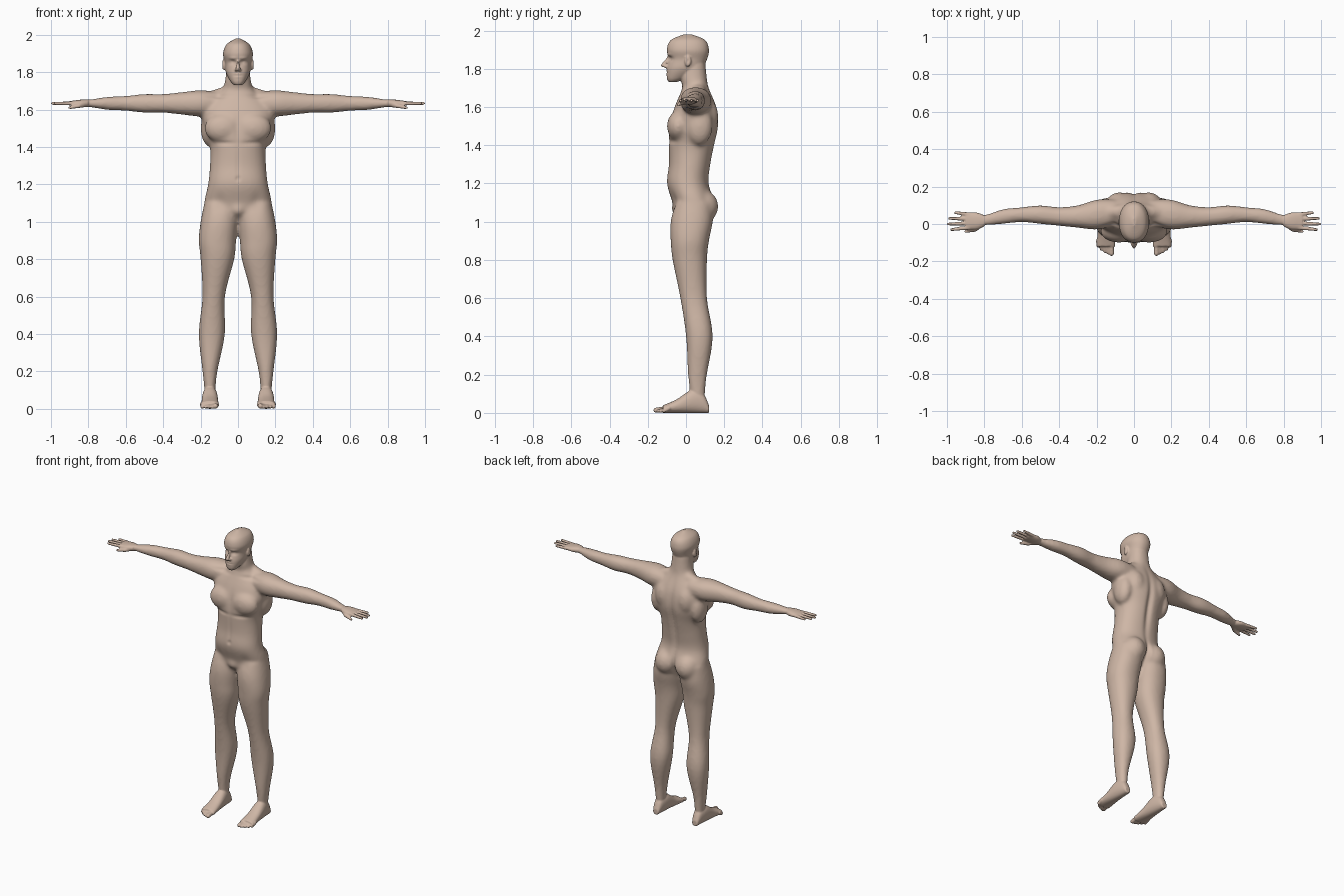
import bpy, bmesh, math
from mathutils import Vector, Matrix

cube = bpy.data.objects.get("Cube")
if cube:
    bpy.data.objects.remove(cube, do_unlink=True)

SIDES = (1, -1)


def spline(rows, steps=5):
    """Smooth curve through rows of numbers."""
    rows = [Vector(row) for row in rows]
    padded = [rows[0], *rows, rows[-1]]
    curve = []
    for before, start, end, after in zip(padded, padded[1:], padded[2:], padded[3:]):
        leave, arrive = (end - before) / 2, (after - start) / 2
        for k in range(steps):
            t = k / steps
            curve.append(start + (end - start) * (t * t * (3 - 2 * t))
                         + leave * (t * (1 - t) ** 2) - arrive * (t * t * (1 - t)))
    return curve + [rows[-1]]


def loft(bm, axis, rows, side=1, power=2.2, count=40):
    """Skin through rows of (position, middle, half width, middle, half depth) along an axis."""
    def rounded(value):
        return math.copysign(abs(value) ** (2 / power), value)

    rings = []
    for along, mid_a, half_a, mid_b, half_b in spline(rows):
        ring = []
        for k in range(count):
            angle = math.tau * k / count
            point = [mid_a + half_a * rounded(math.cos(angle)),
                     mid_b + half_b * rounded(math.sin(angle))]
            point.insert("xyz".index(axis), along)
            point[0] *= side
            ring.append(bm.verts.new(point))
        rings.append(ring)
    for lower, upper in zip(rings, rings[1:]):
        for k in range(count):
            bm.faces.new((lower[k - 1], lower[k], upper[k], upper[k - 1]))
    bm.faces.new(rings[0])
    bm.faces.new(rings[-1])


def blob(bm, centre, radii, side=1):
    """Ellipsoid for a muscle or feature."""
    x, y, z = centre
    matrix = Matrix.Translation((x * side, y, z)) @ Matrix.Diagonal((*radii, 1))
    bmesh.ops.create_icosphere(bm, subdivisions=3, radius=1, matrix=matrix)


def bone(bm, start, end, start_radius, end_radius, side=1):
    """Tapered capsule between two points."""
    start, end = (Vector((p[0] * side, p[1], p[2])) for p in (start, end))
    span = end - start
    matrix = (Matrix.Translation((start + end) / 2)
              @ span.to_track_quat("Z", "Y").to_matrix().to_4x4())
    bmesh.ops.create_cone(bm, cap_ends=True, segments=20, radius1=start_radius,
                          radius2=end_radius, depth=span.length, matrix=matrix)
    blob(bm, start, [start_radius] * 3)
    blob(bm, end, [end_radius] * 3)


def fuse(bm, name, voxel, smoothing):
    """Merge overlapping volumes into one soft skin."""
    bmesh.ops.recalc_face_normals(bm, faces=bm.faces[:])
    mesh = bpy.data.meshes.new(name)
    bm.to_mesh(mesh)
    bm.free()
    obj = bpy.data.objects.new(name, mesh)
    bpy.context.collection.objects.link(obj)
    bpy.context.view_layer.objects.active = obj
    obj.select_set(True)
    remesh = obj.modifiers.new("Fuse", "REMESH")
    remesh.mode, remesh.voxel_size = "VOXEL", voxel
    soften = obj.modifiers.new("Soften", "SMOOTH")
    soften.factor, soften.iterations = 0.5, smoothing
    for modifier in ("Fuse", "Soften"):
        bpy.ops.object.modifier_apply(modifier=modifier)
    return obj


def sculpt(bm, strokes):
    """Push the skin in or out along its normals, alike on both sides."""
    bm.normal_update()
    for centre, size, amount in strokes.values():
        for v in bm.verts:
            place = (abs(v.co.x), v.co.y, v.co.z)
            reach = sum(((p - c) / s) ** 2 for p, c, s in zip(place, centre, size))
            if reach < 6:
                v.co += v.normal * amount * math.exp(-reach)


# Torso and neck: height, half width, middle, half depth
bm = bmesh.new()
torso = [(1, .06, .03, .05), (1.05, .15, .04, .1), (1.1, .18, .04, .11), (1.2, .16, .01, .11),
         (1.3, .15, .02, .11), (1.4, .15, .03, .12), (1.5, .18, .04, .13), (1.6, .19, .05, .11),
         (1.7, .09, .05, .07), (1.75, .07, .04, .07), (1.85, .06, .04, .06)]
loft(bm, "z", [(z, 0, width, y, depth) for z, width, y, depth in torso])

# Arms: reach, middle, half depth, half height
arm = [(.1, .06, .07, .06), (.2, .05, .08, .07), (.3, .04, .06, .06), (.4, .04, .05, .05),
       (.5, .05, .05, .05), (.6, .05, .04, .04), (.7, .04, .04, .035), (.8, .02, .03, .02),
       (.86, .02, .04, .02)]
shoulder_height = 1.633
leg = [(1.1, .09, .09, .04, .1), (1, .1, .1, .03, .11), (.9, .11, .1, .02, .1),
       (.8, .11, .09, .02, .09), (.6, .13, .06, .04, .07), (.4, .14, .07, .07, .07),
       (.2, .15, .04, .06, .05), (.1, .15, .03, .06, .04), (.03, .15, .03, .06, .04)]
for side in SIDES:
    loft(bm, "x", [(x, y, depth, shoulder_height, height) for x, y, depth, height in arm], side)
    loft(bm, "z", leg, side)
    # Chest, flank, shoulder blade, neck and seat muscles
    blob(bm, (.08, -.04, 1.5), (.1, .06, .08), side)
    blob(bm, (.15, .07, 1.5), (.05, .07, .1), side)
    blob(bm, (.08, .1, 1.55), (.07, .07, .1), side)
    bone(bm, (.04, .07, 1.7), (.17, .06, 1.65), .035, .04, side)
    blob(bm, (.08, .08, 1.08), (.08, .09, .09), side)
rough_body = fuse(bm, "rough_body", .01, 12)

# Torso creases and relief
bm = bmesh.new()
bm.from_mesh(rough_body.data)
bpy.data.objects.remove(rough_body, do_unlink=True)
sculpt(bm, {
    "spine groove": ((0, .15, 1.4), (.02, .1, .2), -.016),
    "seat cleft": ((0, .15, 1.06), (.014, .1, .07), -.03),
    "breastbone": ((0, -.1, 1.5), (.02, .05, .07), -.008),
    "chest fold": ((.08, -.1, 1.42), (.06, .05, .01), -.008),
    "belly line": ((0, -.1, 1.3), (.01, .05, .1), -.004),
    "navel": ((0, -.1, 1.23), (.01, .05, .01), -.008),
    "groin fold": ((.1, -.06, 1.1), (.03, .05, .05), -.006),
    "pubic mound": ((0, -.06, 1.06), (.03, .05, .03), .01),
    "collar hollow": ((.1, 0, 1.67), (.06, .04, .01), -.007),
})

# Head: height, half width, middle, half depth
head = [(1.73, .02, -.07, .02), (1.75, .04, -.05, .05), (1.8, .065, -.01, .09),
        (1.85, .07, .01, .1), (1.9, .08, .01, .11), (1.95, .06, .01, .09), (1.98, .01, .01, .02)]
loft(bm, "z", [(z, 0, width, y, depth) for z, width, y, depth in head])
bone(bm, (0, -.09, 1.86), (0, -.12, 1.818), .008, .011)
for lip_height in (1.786, 1.776):
    blob(bm, (0, -.09, lip_height), (.02, .015, .005))
blob(bm, (0, -.08, 1.75), (.02, .02, .016))

foot = [(.12, .02, .02), (.09, .03, .05), (.03, .04, .06), (-.05, .045, .035), (-.12, .05, .02)]
for side in SIDES:
    # Ears and nostrils
    blob(bm, (.077, .01, 1.84), (.009, .017, .03), side)
    blob(bm, (.01, -.105, 1.812), (.009, .012, .008), side)
    # Palm, fanned fingers and thumb
    loft(bm, "x", [(x, .016, width, shoulder_height, height) for x, width, height in
                   ((.8, .03, .02), (.84, .045, .02), (.9, .045, .012))], side)
    for i in range(4):
        reach = .994 - .012 * (i - 1.2) ** 2
        bone(bm, (.88, .024 * i - .02, shoulder_height),
             (reach, .03 * i - .03, shoulder_height), .011, .008, side)
    knuckle = (.85, -.03, 1.62)
    bone(bm, (.82, 0, 1.63), knuckle, .018, .012, side)
    bone(bm, knuckle, (.9, -.04, 1.61), .012, .008, side)
    # Feet with flat soles, and toes shrinking outward
    loft(bm, "y", [(y, .15, width, height, height) for y, width, height in foot], side)
    for i in range(5):
        x, radius = .12 + .018 * i, .009 if i else .014
        bone(bm, (x, -.09, .025), (x, .0025 * i * i - .157, radius), .012, radius, side)
body = fuse(bm, "body", .005, 4)

# Face relief
bm = bmesh.new()
bm.from_mesh(body.data)
sculpt(bm, {
    "eye socket": ((.03, -.1, 1.852), (.018, .04, .011), -.012),
    "eyelid": ((.03, -.09, 1.851), (.011, .02, .006), .006),
    "brow": ((.03, -.1, 1.875), (.025, .03, .008), .004),
    "mouth line": ((0, -.1, 1.781), (.02, .02, .003), -.006),
    "ear bowl": ((.085, .01, 1.842), (.01, .007, .013), -.005),
})
bm.to_mesh(body.data)
bm.free()

# Skin colour
skin = bpy.data.materials.new("skin")
skin.use_nodes = True
colour = (.62, .47, .38, 1)
skin.diffuse_color = colour
skin.node_tree.nodes["Principled BSDF"].inputs["Base Color"].default_value = colour
body.data.materials.clear()
body.data.materials.append(skin)
bpy.ops.object.shade_smooth()
